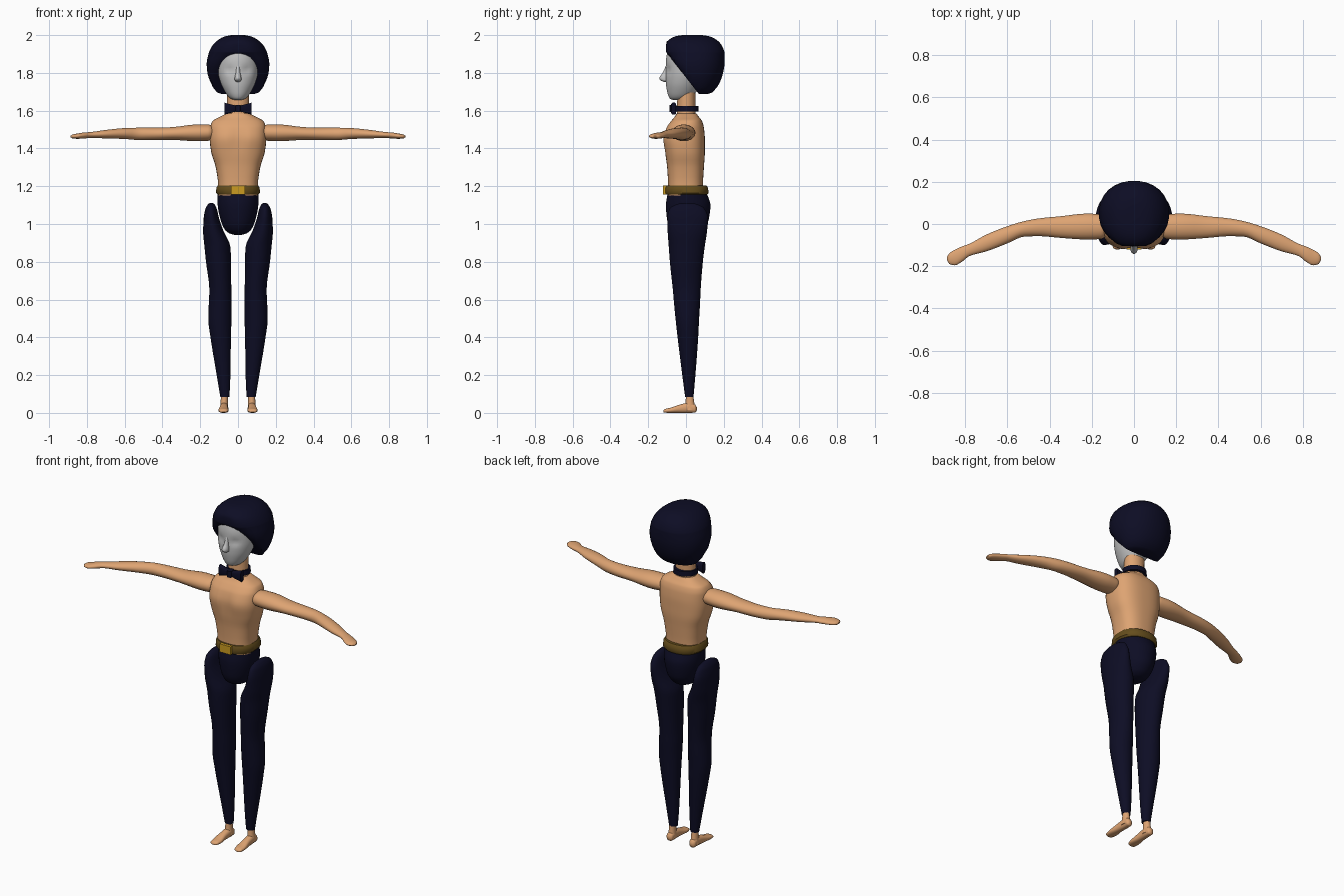
import bpy, bmesh, math


def material(name, rgb):
    m = bpy.data.materials.new(name)
    m.diffuse_color = (*rgb, 1)
    return m


SKIN = material("skin tan", (0.73, 0.37, 0.17))
NAVY = material("dark navy", (0.004, 0.004, 0.018))
GREY = material("face grey", (0.54, 0.54, 0.54))
BROWN = material("belt brown", (0.13, 0.075, 0.012))
GOLD = material("buckle gold", (0.6, 0.33, 0.015))


def smooth_sections(secs, steps):
    """Monotone cubic interpolation between cross-sections."""
    if steps < 2:
        return secs
    count = len(secs)

    def secant(i, k):
        return (secs[i + 1][k] - secs[i][k]) / (secs[i + 1][0] - secs[i][0])

    def slope(i, k):
        if i == 0:
            return secant(0, k)
        if i == count - 1:
            return secant(count - 2, k)
        a, b = secant(i - 1, k), secant(i, k)
        return 0 if a * b <= 0 else 2 * a * b / (a + b)

    out = []
    for i in range(count - 1):
        h = secs[i + 1][0] - secs[i][0]
        for s in range(steps):
            u = s / steps
            row = [secs[i][0] + h * u]
            for k in range(1, 5):
                row.append((2 * u**3 - 3 * u**2 + 1) * secs[i][k]
                           + (u**3 - 2 * u**2 + u) * h * slope(i, k)
                           + (3 * u**2 - 2 * u**3) * secs[i + 1][k]
                           + (u**3 - u**2) * h * slope(i + 1, k))
            out.append(row)
    out.append(secs[-1])
    return out


def loft(name, axis, secs, mat, n=24, power=2.0, steps=4, mirror=False, shape=None):
    """Skin through sections (t, a0, a1, b0, b1) stacked along an axis."""
    bm = bmesh.new()
    rings = []
    for t, a0, a1, b0, b1 in smooth_sections(secs, steps):
        ring = []
        for i in range(n):
            ang = 2 * math.pi * (i + 0.5) / n
            c, s = math.cos(ang), math.sin(ang)
            c = math.copysign(abs(c) ** (2 / power), c)
            s = math.copysign(abs(s) ** (2 / power), s)
            a = (a0 + a1) / 2 + c * (a1 - a0) / 2
            b = (b0 + b1) / 2 + s * (b1 - b0) / 2
            co = {"x": (t, a, b), "y": (a, t, b), "z": (a, b, t)}[axis]
            ring.append(bm.verts.new(shape(*co) if shape else co))
        rings.append(ring)
    for lo, hi in zip(rings, rings[1:]):
        for i in range(n):
            j = (i + 1) % n
            bm.faces.new((lo[i], lo[j], hi[j], hi[i]))
    bm.faces.new(rings[0])
    bm.faces.new(rings[-1])
    bmesh.ops.recalc_face_normals(bm, faces=bm.faces)
    mesh = bpy.data.meshes.new(name)
    bm.to_mesh(mesh)
    bm.free()
    mesh.materials.append(mat)
    obj = bpy.data.objects.new(name, mesh)
    bpy.context.collection.objects.link(obj)
    if mirror:
        obj.modifiers.new("mirror", "MIRROR").use_mirror_merge = False
    bpy.ops.object.select_all(action="DESELECT")
    obj.select_set(True)
    bpy.context.view_layer.objects.active = obj
    bpy.ops.object.shade_smooth_by_angle(angle=math.radians(45))
    return obj


def sym(rows):
    """Rows (z, half width, y front, y back) as centred sections."""
    return [(z, -r, r, f, b) for z, r, f, b in rows]


# Torso with a soft crease down the middle of the chest
def chest_crease(x, y, z):
    if y < 0:
        y += 0.022 * math.exp(-(x / 0.022) ** 2) * math.exp(-((z - 1.45) / 0.06) ** 2)
    return x, y, z


loft("torso", "z", sym([
    (1.15, .105, -.095, .09), (1.20, .105, -.095, .09), (1.30, .118, -.10, .095),
    (1.38, .142, -.112, .10), (1.45, .15, -.122, .10), (1.51, .148, -.105, .095),
    (1.545, .135, -.08, .085), (1.565, .10, -.062, .07), (1.585, .062, -.05, .055)]),
    SKIN, n=40, power=2.6, shape=chest_crease)
loft("neck", "z", sym([(1.56, .066, -.05, .055), (1.61, .058, -.048, .05),
                       (1.72, .058, -.045, .05)]), SKIN)

# Arms, curving forward to mitten hands
loft("arm", "x", [
    (.125, -.03, .01, 1.465, 1.505), (.135, -.06, .038, 1.447, 1.52),
    (.16, -.072, .046, 1.44, 1.527), (.22, -.074, .05, 1.438, 1.527),
    (.35, -.066, .037, 1.445, 1.513), (.45, -.058, .027, 1.444, 1.51),
    (.52, -.06, .014, 1.444, 1.51), (.60, -.092, -.01, 1.45, 1.508),
    (.70, -.13, -.05, 1.453, 1.498), (.78, -.152, -.093, 1.456, 1.487),
    (.82, -.182, -.108, 1.452, 1.484), (.85, -.196, -.122, 1.451, 1.479),
    (.875, -.19, -.138, 1.453, 1.474), (.886, -.173, -.155, 1.459, 1.467)],
    SKIN, mirror=True)

# Pelvis and trouser legs
loft("pelvis", "z", sym([
    (.943, .02, -.02, .03), (.95, .045, -.05, .06), (.97, .07, -.08, .09),
    (1.02, .092, -.10, .12), (1.10, .108, -.107, .13), (1.15, .11, -.10, .115),
    (1.18, .108, -.095, .10)]), NAVY, n=32)
loft("trouser_leg", "z", [
    (.085, .045, .094, -.005, .04), (.20, .04, .113, -.02, .05),
    (.40, .037, .146, -.045, .065), (.50, .034, .158, -.056, .07),
    (.58, .033, .155, -.064, .075), (.65, .035, .152, -.07, .078),
    (.80, .036, .17, -.086, .09), (.88, .04, .178, -.092, .10),
    (.96, .075, .185, -.098, .112), (1.03, .10, .182, -.10, .118),
    (1.08, .112, .173, -.088, .10), (1.105, .125, .158, -.05, .06),
    (1.112, .136, .146, -.01, .02)], NAVY, mirror=True)

# Ankles and feet
loft("ankle", "z", [(.015, .05, .097, -.015, .052), (.05, .053, .093, -.004, .045),
                    (.10, .054, .09, .0, .038)], SKIN, n=16, mirror=True)
loft("foot", "y", [
    (-.12, .068, .088, .004, .012), (-.113, .056, .10, .001, .02),
    (-.08, .049, .104, .0, .028), (-.03, .053, .098, .0, .045),
    (.02, .052, .095, .0, .055), (.048, .055, .093, .001, .045),
    (.057, .066, .082, .012, .03)], SKIN, n=16, power=2.4, mirror=True)

# Belt and buckle
loft("belt", "z", sym([(1.155, .108, -.108, .114), (1.165, .117, -.113, .12),
                       (1.192, .115, -.112, .117), (1.205, .107, -.106, .108)]),
     BROWN, n=32, power=2.3, steps=1)
loft("buckle", "z", sym([(1.156, .036, -.121, -.09), (1.204, .036, -.121, -.09)]),
     GOLD, n=4, power=200, steps=1)

# Neckband and bow tie
loft("neckband", "z", sym([(1.595, .068, -.06, .068), (1.624, .066, -.058, .066)]),
     NAVY, steps=1)
loft("bow_wing", "x", [(0, -.075, -.055, 1.598, 1.624), (.03, -.083, -.052, 1.59, 1.632),
                       (.072, -.078, -.052, 1.578, 1.643)],
     NAVY, n=12, power=4, steps=2, mirror=True)
loft("bow_knot", "z", sym([(1.592, .014, -.088, -.05), (1.629, .014, -.088, -.05)]),
     NAVY, n=12, power=4, steps=1)


# Head with shallow eye sockets, and a nose
def eye_sockets(x, y, z):
    if y < 0:
        y += 0.01 * math.exp(-((abs(x) - .045) / .022) ** 2 - ((z - 1.815) / .02) ** 2)
    return x, y, z


loft("head", "z", sym([
    (1.657, .02, -.07, -.01), (1.664, .04, -.086, .02), (1.70, .069, -.1, .055),
    (1.75, .093, -.107, .08), (1.80, .106, -.108, .10), (1.86, .111, -.107, .12),
    (1.91, .104, -.098, .115), (1.95, .08, -.07, .10), (1.97, .04, -.03, .06)]),
    GREY, n=40, shape=eye_sockets)
loft("nose", "z", sym([(1.752, .008, -.118, -.09), (1.762, .018, -.137, -.09),
                       (1.772, .018, -.142, -.09), (1.80, .012, -.124, -.09),
                       (1.84, .009, -.106, -.09)]), GREY, n=16, steps=3)


# Bobbed hair, cut back along a slanting line from fringe to nape
def hairline(x, y, z):
    return x, max(y, -.105 + .78 * max(0, 1.91 - z)), z


loft("hair", "z", sym([
    (1.688, .085, .0, .115), (1.697, .112, -.02, .14), (1.75, .146, -.07, .18),
    (1.80, .163, -.09, .197), (1.85, .167, -.105, .205), (1.905, .156, -.112, .205),
    (1.912, .154, -.114, .204), (1.95, .132, -.113, .188), (1.98, .098, -.085, .155),
    (1.994, .066, -.055, .122), (2.0, .035, -.02, .085)]),
    NAVY, n=28, power=2.15, steps=2, shape=hairline)
